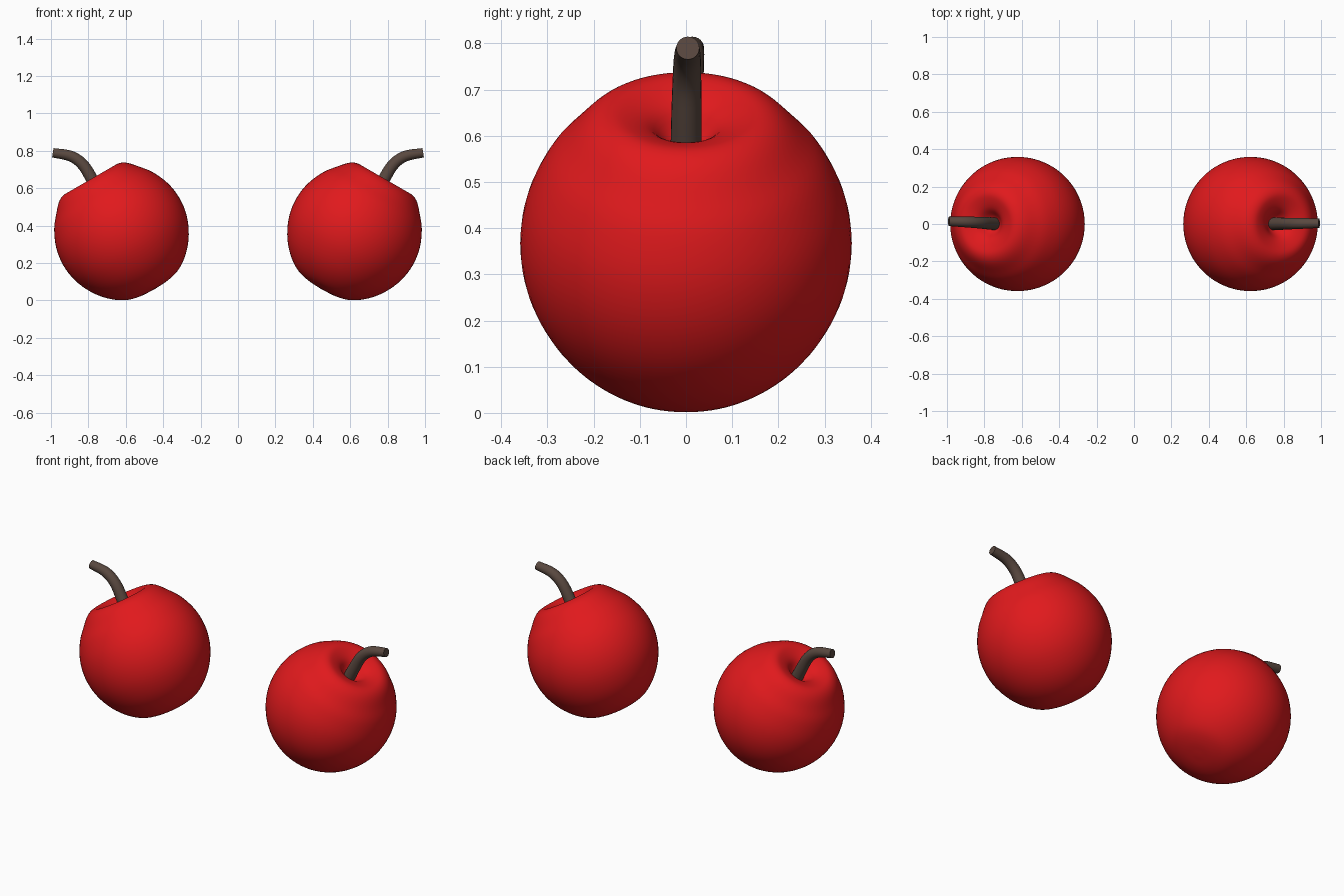
import bpy, bmesh, math
from mathutils import Vector, Matrix

if "Cube" in bpy.data.objects:
    bpy.data.objects.remove(bpy.data.objects["Cube"])


def material(name, rgb):
    m = bpy.data.materials.new(name)
    m.diffuse_color = (*rgb, 1)
    m.use_nodes = True
    m.node_tree.nodes["Principled BSDF"].inputs["Base Color"].default_value = m.diffuse_color
    return m


RED = material("red_skin", (0.75, 0.01, 0.012))
BROWN = material("brown_stem", (0.10, 0.065, 0.05))

# Fruit half-section (radius, height along the core axis), top dimple to base
PROFILE = [(0, 0.24), (0.04, 0.255), (0.08, 0.298), (0.13, 0.321), (0.17, 0.325),
           (0.21, 0.305), (0.255, 0.256), (0.304, 0.193), (0.345, 0.10), (0.359, 0),
           (0.345, -0.10), (0.304, -0.193), (0.245, -0.268), (0.17, -0.324),
           (0.09, -0.348), (0, -0.354)]
# Stem centre line in the x-z plane, with radius
STEM = [(0.725, 0.54, 0.034), (0.775, 0.637, 0.033), (0.826, 0.722, 0.031),
        (0.892, 0.771, 0.029), (0.99, 0.79, 0.025)]


def smooth_points(pts, steps):
    """Catmull-Rom interpolation through the points."""
    p = [Vector(q) for q in pts]
    p = [2 * p[0] - p[1]] + p + [2 * p[-1] - p[-2]]
    out = []
    for i in range(1, len(p) - 2):
        a, b, c, d = p[i - 1:i + 3]
        for k in range(steps):
            t = k / steps
            out.append(0.5 * (2 * b + (c - a) * t + (2 * a - 5 * b + 4 * c - d) * t * t
                              + (3 * b - a - 3 * c + d) * t ** 3))
    return out + [p[-2]]


def finish(name, bm, mat):
    bmesh.ops.recalc_face_normals(bm, faces=bm.faces)
    me = bpy.data.meshes.new(name)
    bm.to_mesh(me)
    bm.free()
    ob = bpy.data.objects.new(name, me)
    bpy.context.collection.objects.link(ob)
    me.materials.append(mat)
    bpy.ops.object.select_all(action='DESELECT')
    ob.select_set(True)
    bpy.context.view_layer.objects.active = ob
    bpy.ops.object.shade_smooth_by_angle(angle=math.radians(45))
    return ob


def skin(bm, rings):
    n = len(rings[0])
    for a, b in zip(rings, rings[1:]):
        for i in range(n):
            j = (i + 1) % n
            bm.faces.new((a[i], a[j], b[j], b[i]))


def make_fruit(name, side):
    # Lathed body, tilted 30 degrees outwards
    bm = bmesh.new()
    rings = []
    for r, h in smooth_points(PROFILE, 4):
        r = max(r, 0)
        rings.append([bm.verts.new((r * math.cos(k * math.tau / 64),
                                    r * math.sin(k * math.tau / 64), h)) for k in range(64)])
    skin(bm, rings)
    bmesh.ops.remove_doubles(bm, verts=bm.verts, dist=1e-5)
    bm.transform(Matrix.Translation((side * 0.623, 0, 0.367))
                 @ Matrix.Rotation(side * math.radians(30), 4, 'Y'))
    finish(name, bm, RED)


def make_stem(name, side, tip_y):
    # Tapered tube swept along the curved centre line
    bm = bmesh.new()
    pts = smooth_points(STEM, 5)
    rings = []
    for i, (x, z, r) in enumerate(pts):
        d = pts[min(i + 1, len(pts) - 1)] - pts[max(i - 1, 0)]
        d = Vector((d.x, 0, d.y)).normalized()
        nrm = Vector((-d.z, 0, d.x))
        c = Vector((x, tip_y * i / (len(pts) - 1), z))
        ring = []
        for k in range(24):
            a = k * math.tau / 24
            p = c + nrm * (r * math.cos(a)) + Vector((0, r * math.sin(a), 0))
            ring.append(bm.verts.new((side * p.x, p.y, p.z)))
        rings.append(ring)
    skin(bm, rings)
    bm.faces.new(rings[0])
    bm.faces.new(rings[-1])
    finish(name, bm, BROWN)


for label, side, tip_y in (("left", -1, 0.014), ("right", 1, 0.004)):
    make_fruit(label + "_fruit", side)
    make_stem(label + "_stem", side, tip_y)
